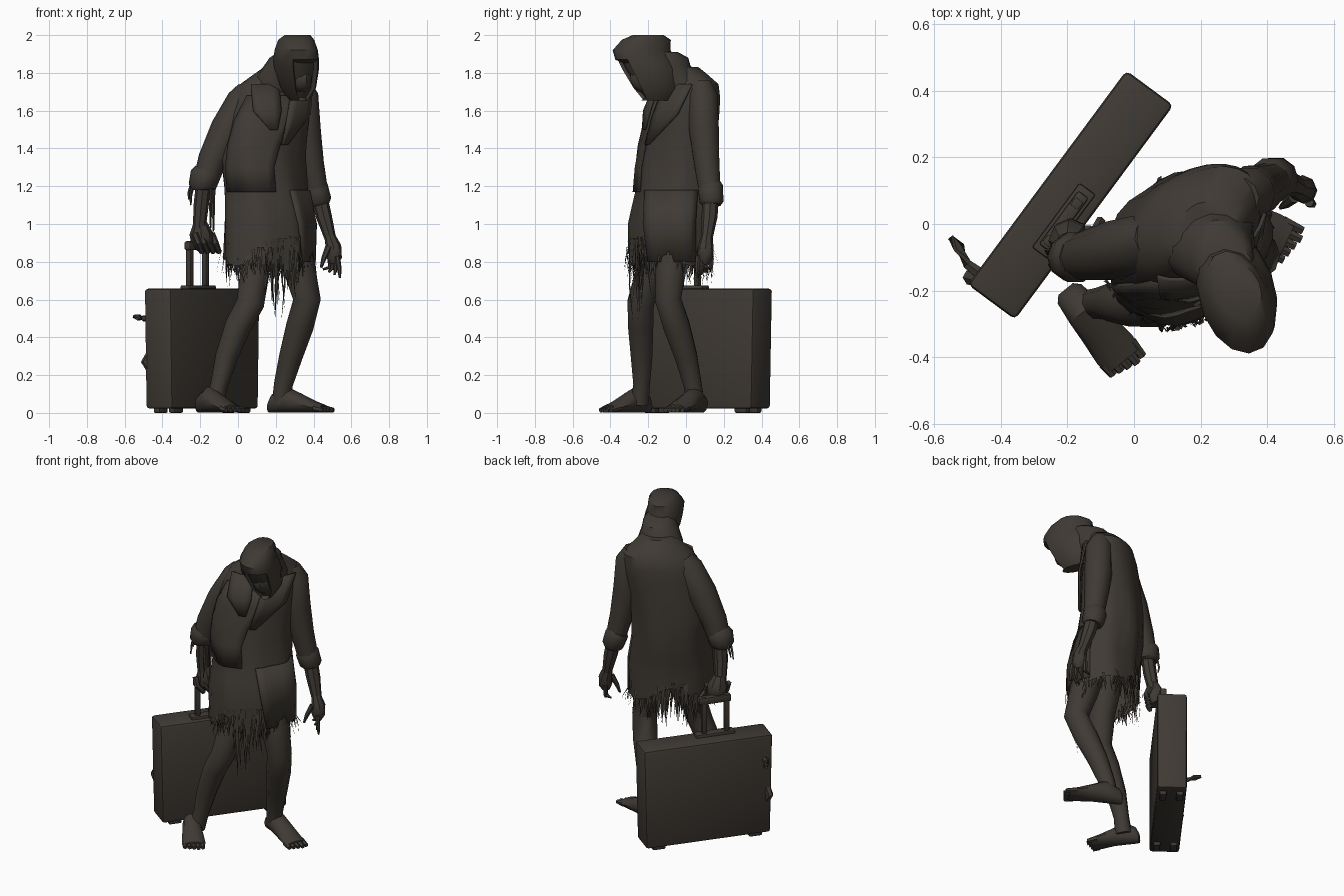
import bpy, bmesh, math, random
from mathutils import Vector, Matrix

if "Cube" in bpy.data.objects:
    bpy.data.objects.remove(bpy.data.objects["Cube"])

random.seed(4)
YAW = Matrix.Rotation(math.radians(22), 3, 'Z')       # hood and collar
COAT_YAW = Matrix.Rotation(math.radians(36), 3, 'Z')  # coat
cloth = bpy.data.materials.new("dark_brown")
cloth.diffuse_color = (0.05, 0.042, 0.034, 1)
cloth.use_nodes = True
cloth.node_tree.nodes["Principled BSDF"].inputs["Base Color"].default_value = cloth.diffuse_color


def finish(name, bm, normals=True):
    if normals:
        bmesh.ops.recalc_face_normals(bm, faces=bm.faces)
    me = bpy.data.meshes.new(name)
    bm.to_mesh(me)
    bm.free()
    me.materials.append(cloth)
    ob = bpy.data.objects.new(name, me)
    bpy.context.collection.objects.link(ob)
    return ob


def skin(bm, rings, caps=(True, True)):
    """Bridge closed rings of points."""
    vs = [[bm.verts.new(p) for p in r] for r in rings]
    n = len(vs[0])
    for a, b in zip(vs, vs[1:]):
        for i in range(n):
            bm.faces.new((a[i], a[(i + 1) % n], b[(i + 1) % n], b[i]))
    if caps[0]:
        bm.faces.new(vs[0][::-1])
    if caps[1]:
        bm.faces.new(vs[-1])


def ring(z, cx, cy, rx, ry, n=14):
    c = Vector((cx, cy, z))
    return [c + YAW @ Vector((rx * math.cos(t), ry * math.sin(t), 0))
            for t in (2 * math.pi * i / n for i in range(n))]


def add_tube(bm, pts, n=8):
    """Round limb through (x, y, z, radius) points."""
    ps = [Vector(p[:3]) for p in pts]
    rings = []
    for i, p in enumerate(ps):
        d = (ps[min(i + 1, len(ps) - 1)] - ps[max(i - 1, 0)]).normalized()
        ref = Vector((0, 1, 0)) if abs(d.y) < 0.8 else Vector((0, 0, 1))
        u = d.cross(ref).normalized()
        v = d.cross(u)
        rings.append([p + pts[i][3] * (u * math.cos(t) + v * math.sin(t))
                      for t in (2 * math.pi * k / n for k in range(n))])
    skin(bm, rings)


def tube(name, *paths, n=8):
    bm = bmesh.new()
    for p in paths:
        add_tube(bm, p, n)
    return finish(name, bm)


# Coat profile: z, centre x, centre y, half width, half depth
COAT = [(0.75, .16, -.078, .252, .208), (1.0, .163, -.078, .255, .203),
        (1.18, .145, -.055, .232, .195), (1.36, .135, -.045, .24, .183),
        (1.5, .155, -.03, .238, .172), (1.65, .178, -.005, .235, .158),
        (1.74, .195, .01, .205, .135), (1.79, .21, -.005, .14, .11), (1.83, .23, -.03, .09, .10)]


def surf(a, z, off=0.0):
    """Point on the coat at angle a and height z."""
    z1 = max(COAT[0][0], min(z, COAT[-1][0]))
    for lo, hi in zip(COAT, COAT[1:]):
        if z1 <= hi[0]:
            break
    t = (z1 - lo[0]) / (hi[0] - lo[0])
    _, cx, cy, rx, ry = [p + (q - p) * t for p, q in zip(lo, hi)]
    fold = 0.008 * math.sin(7 * a + 5 * z) * max(0, min(1, (1.7 - z) * 2))
    return Vector((cx, cy, z)) + COAT_YAW @ Vector(
        ((rx + off + fold) * math.cos(a), (ry + off + fold) * math.sin(a), 0))


def hem(a):
    return 0.79 + 0.11 * abs(math.sin(a)) ** 3 + 0.015 * math.sin(5 * a)


# Coat body
bm = bmesh.new()
N = 28
angles = [2 * math.pi * i / N for i in range(N)]
rings = [[surf(a, hem(a)) for a in angles]]
for z in (1.0, 1.09, 1.18, 1.27, 1.36, 1.5, 1.6, 1.67, 1.74, 1.79, 1.83):
    rings.append([surf(a, z) for a in angles])
skin(bm, rings, (False, True))
finish("coat", bm)


def patch(name, rows, steps=8):
    """Overlapping cloth panel; rows are (z, start deg, end deg, offset)."""
    bm = bmesh.new()
    grid = []
    for z, a0, a1, off in rows:
        grid.append([bm.verts.new(surf(math.radians(a0 - 7 + (a1 - a0) * i / steps), z, off))
                     for i in range(steps + 1)])
    for r, s in zip(grid, grid[1:]):
        for i in range(steps):
            bm.faces.new((r[i], r[i + 1], s[i + 1], s[i]))
    ob = finish(name, bm)
    mod = ob.modifiers.new("thickness", 'SOLIDIFY')
    mod.thickness = 0.012
    return ob


# Wrapped front panel, side panel and lapels
patch("front_flap", [(1.17, -175, -100, .01), (1.3, -175, -100, .014), (1.42, -172, -92, .014),
                     (1.55, -165, -76, .012), (1.68, -150, -70, .008)])
patch("side_panel", [(.80, -66, 0, .008), (1.0, -74, 0, .01), (1.18, -80, 0, .012)])
patch("left_lapel", [(1.5, -108, -98, .02), (1.6, -133, -96, .025), (1.74, -148, -103, .02)], 4)
patch("right_lapel", [(1.42, -90, -82, .02), (1.58, -86, -46, .025), (1.74, -82, -33, .025)], 4)

# Ragged strips along the hem
bm = bmesh.new()
for i in range(280):
    a = random.uniform(0, 2 * math.pi)
    if random.random() < 0.5:
        a = random.choice((-1.87, -1.87, 1.45)) + random.gauss(0, .45)
    mid = abs(math.sin(a)) ** 4
    length = random.uniform(.05, .12) + mid * random.uniform(0, .2)
    if i % 30 == 0:
        a, length = random.gauss(-1.87, .15), random.uniform(.3, .45)
    z = hem(a) + random.uniform(0, .05)
    w = random.uniform(.04, .11)
    inset = random.uniform(-.05, .012)
    p, q = surf(a, z, inset), surf(a + w, z, inset)
    m = (p + q) / 2 + Vector((random.uniform(-.02, .02), random.uniform(-.02, .02), -length * .55))
    tip = m + Vector((random.uniform(-.02, .02), random.uniform(-.02, .02), -length * .45))
    side = (q - p) * .3
    v = [bm.verts.new(c) for c in (p, q, m + side, m - side, tip)]
    bm.faces.new((v[0], v[1], v[2], v[3]))
    bm.faces.new((v[3], v[2], v[4]))
finish("ragged_hem", bm, False)

# Hood with a recessed opening
bm = bmesh.new()
skin(bm, [ring(1.655, .32, -.15, .04, .09), ring(1.72, .315, -.155, .09, .14),
          ring(1.82, .308, -.19, .112, .168), ring(1.87, .308, -.213, .112, .168),
          ring(1.92, .308, -.235, .106, .16),
          ring(1.975, .308, -.21, .088, .135), ring(2.0, .315, -.2, .065, .085)])
bmesh.ops.recalc_face_normals(bm, faces=bm.faces)
facing = YAW @ Vector((0, -1, 0))
opening = [f for f in bm.faces if f.normal.dot(facing) > .55
           and 1.67 < f.calc_center_median().z < 1.86]
bmesh.ops.inset_region(bm, faces=opening, thickness=.018, depth=0)
bmesh.ops.translate(bm, verts=list({v for f in opening for v in f.verts}), vec=-facing * .035)
finish("hood", bm)

# Face inside the hood
bm = bmesh.new()
bmesh.ops.create_uvsphere(bm, u_segments=10, v_segments=7, radius=1, matrix=Matrix.Translation(
    (.335, -.225, 1.775)) @ YAW.to_4x4() @ Matrix.Diagonal((.06, .075, .08, 1)))
finish("face", bm)

# Collar folds round the neck
bm = bmesh.new()
skin(bm, [ring(1.70, .215, -.03, .15, .13), ring(1.77, .225, -.055, .14, .125),
          ring(1.84, .25, -.09, .11, .115), ring(1.88, .265, -.1, .095, .115),
          ring(1.91, .285, -.13, .07, .09)])
finish("collar", bm)

# Sleeves and rolled cuffs
tube("left_sleeve", [(.06, -.045, 1.71, .065), (.03, -.06, 1.65, .09), (-.055, -.08, 1.5, .092),
                     (-.135, -.095, 1.34, .077), (-.18, -.1, 1.2, .064)], n=10)
tube("left_cuff", [(-.165, -.1, 1.28, .066), (-.175, -.1, 1.26, .078),
                   (-.19, -.1, 1.2, .072), (-.19, -.1, 1.18, .055)], n=10)
tube("right_sleeve", [(.32, .08, 1.74, .06), (.345, .09, 1.68, .08), (.355, .095, 1.5, .083),
                      (.385, .11, 1.32, .07), (.425, .13, 1.13, .058)], n=10)
tube("right_cuff", [(.40, .125, 1.21, .06), (.408, .13, 1.19, .07),
                    (.43, .135, 1.12, .066), (.435, .135, 1.10, .05)], n=10)

# Left arm, with a hand closed round the bag handle
tube("left_forearm", [(-.18, -.095, 1.24, .04), (-.195, -.085, 1.1, .04),
                      (-.205, -.065, .98, .034), (-.205, -.055, .93, .04)])
tube("left_hand", [(-.20, -.06, 1.01, .035), (-.195, -.05, .95, .062), (-.19, -.04, .9, .058),
                   (-.19, -.03, .86, .03)])
tube("left_fingers", *[[(-.23 + .03 * i, -.11 + .03 * i, .95, .018),
                        (-.21 + .03 * i, -.12 + .03 * i, .9, .018),
                        (-.19 + .03 * i, -.08 + .03 * i, .85, .015)] for i in range(4)], n=6)

# Right arm with hanging fingers
tube("right_forearm", [(.425, .13, 1.16, .045), (.455, .125, 1.04, .042), (.49, .11, .92, .03)])
tube("right_hand", [(.485, .11, .94, .028), (.505, .105, .88, .042), (.51, .1, .82, .04),
                    (.505, .1, .79, .022)])
tube("right_fingers", *[[(.525 - .012 * i, .065 + .023 * i, .83, .015),
                         (.535 - .016 * i, .06 + .024 * i, .77, .013),
                         (.54 - .03 * i, .06 + .022 * i, .715 + .015 * i, .006)] for i in range(4)],
     [(.48, .08, .88, .018), (.455, .06, .82, .014), (.44, .05, .77, .007)], n=6)

# Torn threads at the left cuff
for i, (x, y, z) in enumerate([(-.13, -.1, .96), (-.145, -.14, .98), (-.25, -.12, 1.1), (-.26, -.08, 1.13)]):
    tube(f"cuff_thread_{i}", [(x * .9 - .01, y, 1.22, .008), (x, y, (z + 1.2) / 2, .008),
                              (x, y - .01, z, .004)], n=4)

# Legs
tube("left_leg", [(.1, -.12, 1.0, .095), (.09, -.19, .75, .078), (.065, -.24, .58, .074),
                  (.0, -.24, .46, .07), (-.06, -.235, .3, .06), (-.1, -.235, .15, .046),
                  (-.125, -.245, .05, .05)], n=10)
tube("right_leg", [(.27, -.06, 1.0, .1), (.325, -.08, .76, .085), (.365, -.095, .6, .073),
                   (.328, -.05, .46, .073), (.28, -.0, .3, .062), (.24, .035, .15, .05),
                   (.23, .05, .05, .05)], n=10)


def foot(name, heel, toe):
    h, t = Vector((*heel, 0)), Vector((*toe, 0))
    side = (t - h).cross(Vector((0, 0, 1))).normalized()
    bm = bmesh.new()
    rings = []
    for s, w, ht in ((0, .028, .06), (.06, .046, .10), (.28, .055, .14), (.5, .06, .105),
                     (.75, .068, .062), (.9, .064, .042)):
        c = h.lerp(t, s)
        rings.append([c + side * w * math.cos(a) + Vector((0, 0, ht * (math.sin(a) + 1) / 2))
                      for a in (2 * math.pi * k / 10 for k in range(10))])
    skin(bm, rings)
    for i in range(5):
        o = side * (-.052 + .026 * i)
        p, q = h.lerp(t, .8) + o, h.lerp(t, 1 - .02 * abs(i - 1)) + o
        add_tube(bm, [(p.x, p.y, .025, .018), (q.x, q.y, .014, .013)], 6)
    return finish(name, bm)


foot("left_foot", (-.205, -.195), (-.01, -.435))
foot("right_foot", (.165, .085), (.49, -.07))

# Suitcase, in its own frame: x along the length, y across the thickness
CASE = Matrix.Translation((-.19, .087, 0)) @ Matrix.Rotation(math.radians(53.5), 4, 'Z')


def block(name, centre, size, bevel=0.0, taper=1.0):
    bm = bmesh.new()
    bmesh.ops.create_cube(bm, size=1, matrix=Matrix.Translation(centre) @ Matrix.Diagonal((*size, 1)))
    for v in bm.verts:
        if v.co.z < centre[2]:
            v.co.x *= taper
    bm.transform(CASE)
    if bevel:
        bmesh.ops.bevel(bm, geom=bm.edges[:], offset=bevel, segments=2, profile=.5, affect='EDGES')
    return finish(name, bm)


block("suitcase", (0, 0, .34), (.8, .176, .635), .016, .965)
for i, s in enumerate((-1, 1)):
    for j, e in enumerate((-1, 1)):
        block(f"case_foot_{i}_{j}", (e * .3, s * .05, .02), (.08, .04, .04), .008)
for i, x in enumerate((-.15, -.01)):
    block(f"handle_post_{i}", (x, -.03, .78), (.03, .03, .26), .005)
block("handle_bar", (-.075, -.03, .885), (.2, .04, .045), .008)
block("handle_base", (-.075, -.03, .66), (.24, .06, .03), .006)

# Broken side grip and latch on the case end
tube("side_grip", [(-.46, -.15, .5, .02), (-.5, -.12, .5, .016), (-.525, -.07, .505, .018),
                   (-.55, -.04, .51, .01)], n=6)
tube("side_latch", [(-.46, -.17, .32, .022), (-.49, -.16, .27, .024), (-.46, -.17, .22, .02)], n=6)

for ob in bpy.context.collection.objects:
    ob.select_set(True)
    bpy.context.view_layer.objects.active = ob
bpy.ops.object.shade_smooth_by_angle(angle=math.radians(40))
